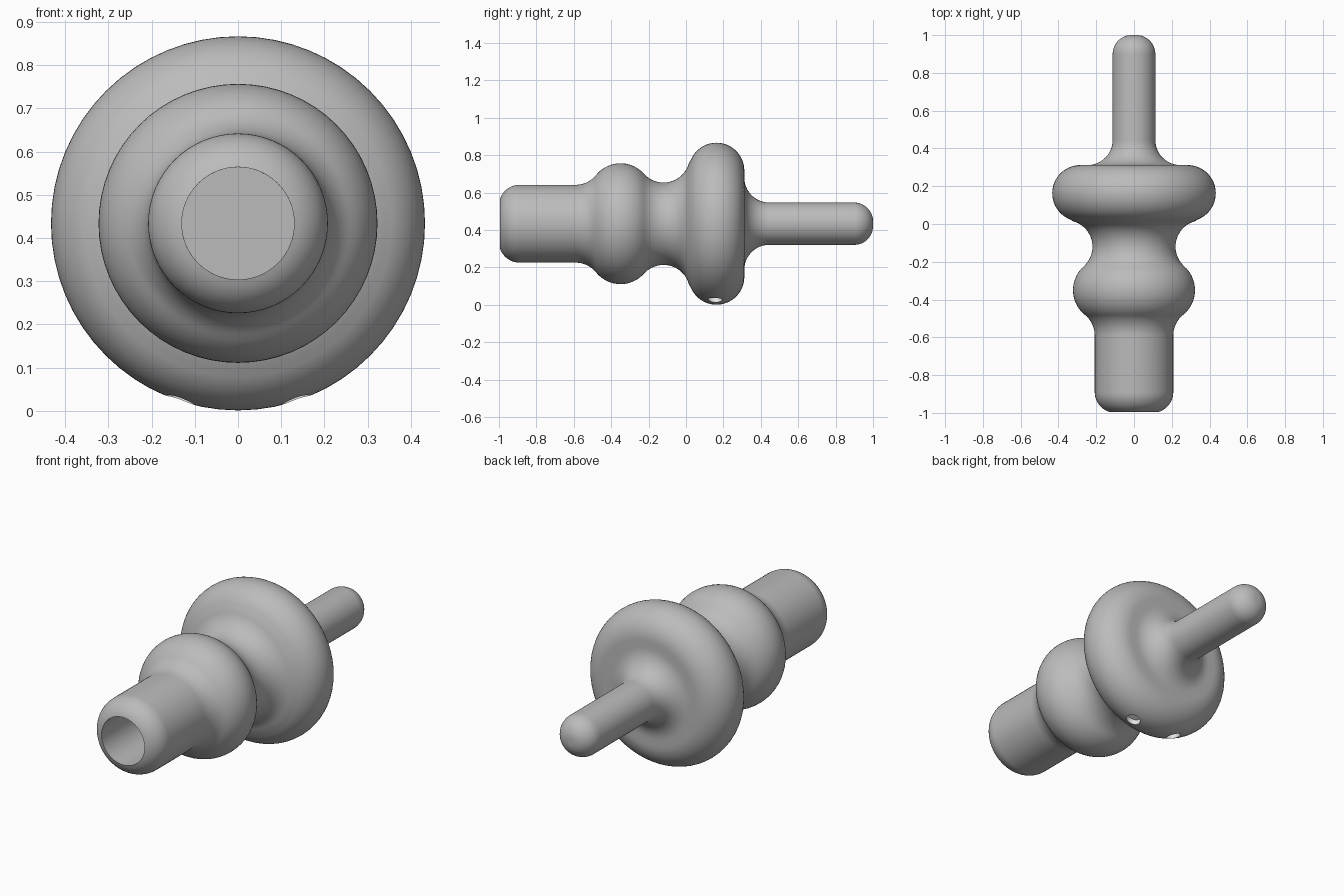
import bpy, bmesh
from math import sin, cos, pi, radians
from mathutils import Matrix, Vector

cube = bpy.data.objects.get("Cube")
if cube:
    bpy.data.objects.remove(cube, do_unlink=True)

AXIS_Z = 0.434


def material(name, colour):
    m = bpy.data.materials.new(name)
    m.use_nodes = True
    m.diffuse_color = colour
    m.node_tree.nodes["Principled BSDF"].inputs["Base Color"].default_value = colour
    return m


grey = material("grey plastic", (0.5, 0.5, 0.5, 1))


def arc(y, r, radius, start, end, steps=12):
    """Points (y, r) along an arc, angles in degrees from +y towards +r."""
    angles = [radians(start + (end - start) * i / steps) for i in range(steps + 1)]
    return [(y + radius * cos(a), r + radius * sin(a)) for a in angles]


def make_object(name, bm, mat):
    mesh = bpy.data.meshes.new(name)
    bmesh.ops.recalc_face_normals(bm, faces=bm.faces)
    bm.to_mesh(mesh)
    bm.free()
    mesh.materials.append(mat)
    ob = bpy.data.objects.new(name, mesh)
    bpy.context.collection.objects.link(ob)
    return ob


def lathe(name, profile, mat, sides=64):
    """Turn a (y, r) profile about the long axis."""
    bm = bmesh.new()
    verts = [bm.verts.new((r, y, AXIS_Z)) for y, r in profile]
    edges = [bm.edges.new(pair) for pair in zip(verts, verts[1:])]
    bmesh.ops.spin(bm, geom=verts + edges, cent=(0, 0, AXIS_Z), axis=(0, 1, 0),
                   angle=2 * pi, steps=sides, use_merge=False)
    bmesh.ops.remove_doubles(bm, verts=bm.verts, dist=0.0002)
    return make_object(name, bm, mat)


# Turned body: bore, handle, small bulge, neck, large bulge, flare, rod
profile = [(0.0, 0.0), (0.0, 0.13)]
profile += arc(-0.89, 0.098, 0.11, 163, 90)
profile += arc(-0.59, 0.348, 0.14, -90, -38.8)
profile += arc(-0.35, 0.155, 0.168, 141.2, 41.7, 18)[1:]
profile += arc(-0.12, 0.36, 0.14, -138.3, -15, 18)[1:]
profile += arc(0.163, 0.284, 0.149, 165, 0, 24)[1:]
profile += arc(0.445, 0.246, 0.133, -180, -90)
profile += arc(0.9, 0.013, 0.1, 90, 0)
profile += [(1.0, 0.0)]
body = lathe("turned_body", profile, grey)

# Two small round holes in the underside of the large bulge
pale = material("pale hole lining", (0.9, 0.9, 0.9, 1))
for name, side in (("left", 1), ("right", -1)):
    tilt = side * radians(18.5)
    out = Vector((sin(tilt), 0, -cos(tilt)))
    bm = bmesh.new()
    bmesh.ops.create_cone(bm, cap_ends=True, segments=24, radius1=0.038,
                          radius2=0.038, depth=0.12)
    turn = out.to_track_quat('Z', 'Y').to_matrix().to_4x4()
    place = Matrix.Translation(Vector((0, 0.155, AXIS_Z)) + out * 0.455)
    bm.transform(place @ turn)
    cutter = make_object(name + "_hole_cutter", bm, pale)
    cut = body.modifiers.new(name + " hole", 'BOOLEAN')
    cut.operation = 'DIFFERENCE'
    cut.solver = 'EXACT'
    cut.material_mode = 'TRANSFER'
    cut.object = cutter
    bpy.context.view_layer.objects.active = body
    bpy.ops.object.modifier_apply(modifier=cut.name)
    bpy.data.objects.remove(cutter, do_unlink=True)

# Smooth shading with sharp rims
for ob in bpy.context.selected_objects:
    ob.select_set(False)
body.select_set(True)
bpy.context.view_layer.objects.active = body
bpy.ops.object.shade_smooth_by_angle(angle=radians(35))
